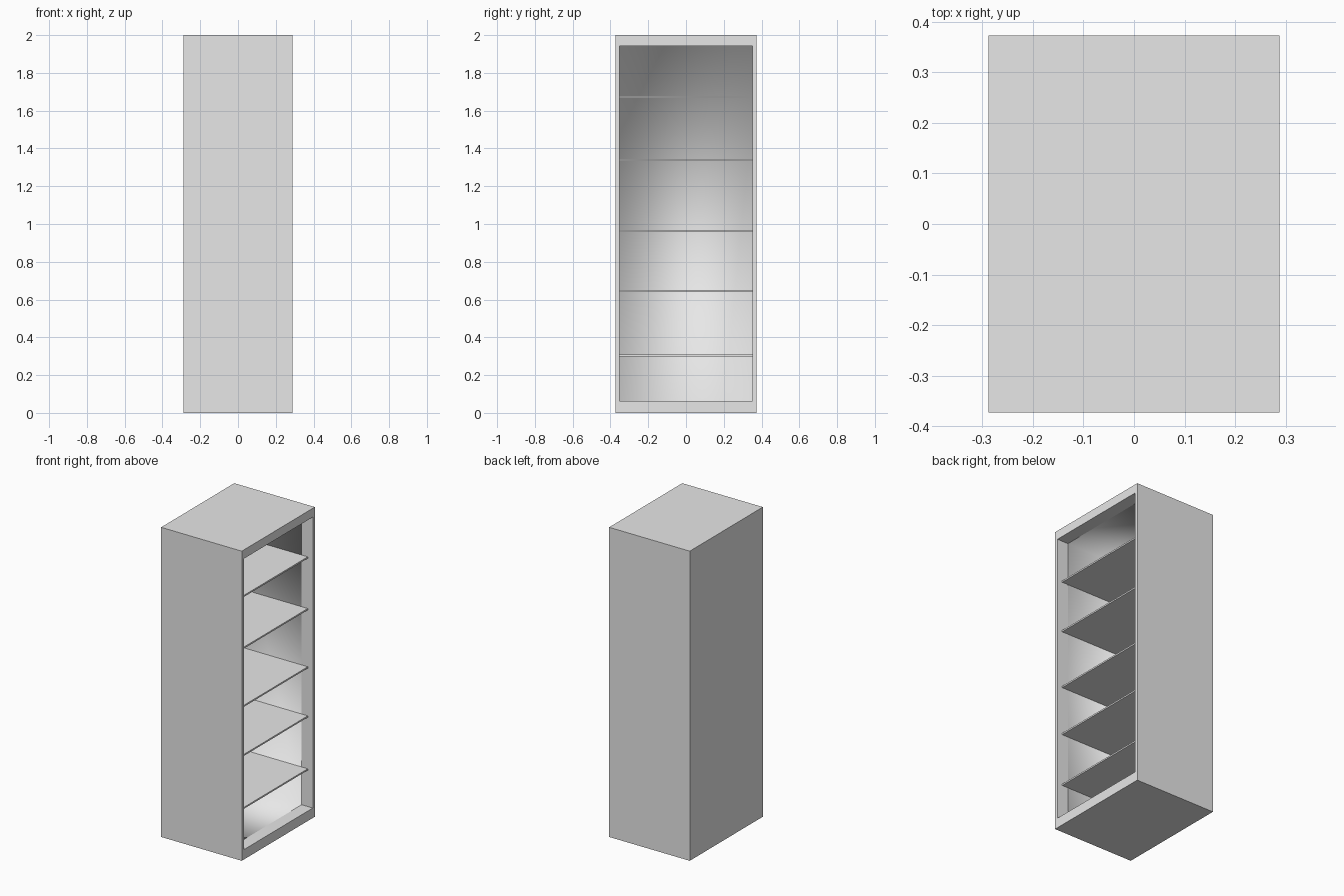
import bpy
import bmesh

default_cube = bpy.data.objects.get("Cube")
if default_cube:
    bpy.data.objects.remove(default_cube, do_unlink=True)

# Single plain grey finish
grey = bpy.data.materials.new("light_grey")
grey.use_nodes = True
grey.diffuse_color = (0.8, 0.8, 0.8, 1)
grey.node_tree.nodes["Principled BSDF"].inputs["Base Color"].default_value = grey.diffuse_color

HALF_X, HALF_Y, HEIGHT = 0.288, 0.373, 2.0
OPEN_Y, OPEN_LOW, OPEN_HIGH = 0.352, 0.064, 1.943
LIP_X, BACK_X = HALF_X - 0.08, -HALF_X + 0.021


def finish(name, bm):
    bmesh.ops.recalc_face_normals(bm, faces=bm.faces)
    mesh = bpy.data.meshes.new(name)
    bm.to_mesh(mesh)
    bm.free()
    mesh.materials.append(grey)
    obj = bpy.data.objects.new(name, mesh)
    bpy.context.collection.objects.link(obj)
    return obj


def sleeve(name, rings, smooth_from):
    """Skin rectangles (x, half_y, low, high) in order and cap both ends."""
    bm = bmesh.new()
    loops = [[bm.verts.new((x, y, z)) for y, z in
              ((-hy, low), (hy, low), (hy, high), (-hy, high))]
             for x, hy, low, high in rings]
    bm.faces.new(loops[0])
    for step, (a, b) in enumerate(zip(loops, loops[1:])):
        for i in range(4):
            j = (i + 1) % 4
            face = bm.faces.new((a[i], a[j], b[j], b[i]))
            face.smooth = step >= smooth_from
    bm.faces.new(loops[-1]).smooth = smooth_from < len(rings)
    return finish(name, bm)


# Cabinet: outer shell, flat front lip, softly shaded cavity
opening = (OPEN_Y, OPEN_LOW, OPEN_HIGH)
sleeve("cabinet", [
    (-HALF_X, HALF_Y, 0, HEIGHT),
    (HALF_X, HALF_Y, 0, HEIGHT),
    (HALF_X, *opening),
    (LIP_X, *opening),
    (BACK_X, *opening),
], smooth_from=3)

# Thin shelves, set slightly back from the opening
SHELF_FRONT, SHELF_THICK = HALF_X - 0.036, 0.01
for number, z in enumerate((0.298, 0.64, 0.957, 1.333, 1.667), 1):
    sleeve(f"shelf_{number}", [
        (BACK_X, OPEN_Y, z, z + SHELF_THICK),
        (SHELF_FRONT, OPEN_Y, z, z + SHELF_THICK),
    ], smooth_from=2)
